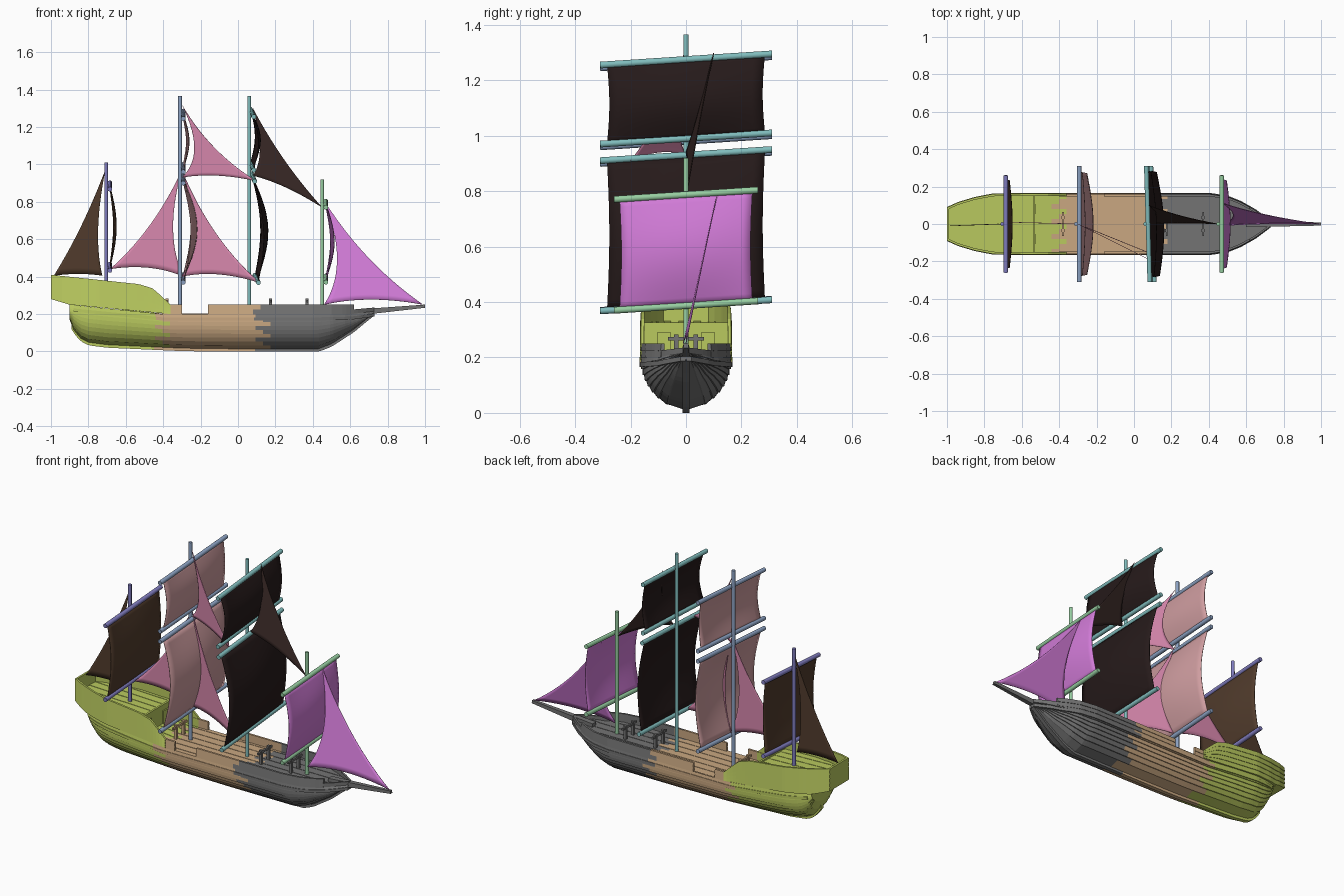
import bpy, math
from mathutils import Vector

if "Cube" in bpy.data.objects:
    bpy.data.objects.remove(bpy.data.objects["Cube"])

smooth = []


def mat(name, r, g, b):
    m = bpy.data.materials.new(name)
    m.diffuse_color = (*[(c / 255) ** 2.2 for c in (r, g, b)], 1)
    m.use_nodes = True
    m.node_tree.nodes["Principled BSDF"].inputs["Base Color"].default_value = m.diffuse_color
    return m


GREEN, TAN, GREY = mat("green_wood", 184, 200, 95), mat("tan_wood", 200, 166, 128), mat("grey_wood", 115, 115, 115)
WOODS = [GREEN, TAN, GREY]


def interp(tab, x):
    for (x0, a), (x1, b) in zip(tab, tab[1:]):
        if x <= x1:
            return a + (b - a) * max(0, (x - x0) / (x1 - x0))
    return tab[-1][1]


def make(name, verts, faces, mats, idx=None):
    me = bpy.data.meshes.new(name)
    me.from_pydata(verts, [], faces)
    for m in mats:
        me.materials.append(m)
    if idx:
        me.polygons.foreach_set("material_index", idx)
    ob = bpy.data.objects.new(name, me)
    bpy.context.collection.objects.link(ob)
    return ob


def loft(name, rings, mats, closed=True, cap=True, pick=None):
    n = len(rings[0])
    verts = [v for r in rings for v in r]
    faces, idx = [], []
    for i in range(len(rings) - 1):
        for j in range(n if closed else n - 1):
            k = (j + 1) % n
            faces.append((i * n + j, i * n + k, (i + 1) * n + k, (i + 1) * n + j))
            idx.append(pick((rings[i][j][0] + rings[i + 1][j][0]) / 2, j) if pick else 0)
    if cap:
        last = (len(rings) - 1) * n
        faces += [tuple(range(n))[::-1], tuple(range(last, last + n))]
        idx += [idx[0], idx[-1]]
    return make(name, verts, faces, mats, idx)


def spar(name, a, b, r, m, sides=12, r2=None):
    a, b = Vector(a), Vector(b)
    q = (b - a).to_track_quat('Z', 'Y')
    ang = [2 * math.pi * (k + .5) / sides for k in range(sides)]
    ring = lambda p, s: [tuple(p + q @ Vector((s * math.cos(t), s * math.sin(t), 0))) for t in ang]
    ob = loft(name, [ring(a, r), ring(b, r2 or r)], [m])
    if sides > 4:
        smooth.append(ob)
    return ob


def box(name, x0, x1, y0, y1, z0, z1, m):
    r = lambda x: [(x, y0, z0), (x, y1, z0), (x, y1, z1), (x, y0, z1)]
    return loft(name, [r(x0), r(x1)], [m])


def stations(a, b, step=.02):
    n = max(1, round((b - a) / step))
    return [a + (b - a) * i / n for i in range(n + 1)]


def zone(x, j):
    jag = .04 * ((j * 7 // 2) % 3 - 1)
    return 0 if x < -.4 + jag else 1 if x < .13 + jag else 2


# Hull lines: half breadth, keel height, deck height
BEAM = [(-.9, .115), (-.83, .14), (-.75, .155), (-.6, .16), (.4, .16), (.5, .145), (.57, .117),
        (.65, .072), (.7, .035), (.73, .012)]
KEEL = [(-.9, .17), (-.89, .13), (-.87, .1), (-.84, .065), (-.8, .045), (-.7, .032), (-.3, .014),
        (0, .01), (.43, .01), (.5, .037), (.62, .115), (.68, .165), (.73, .205)]
DECK = [(-.9, .25), (-.4, .2), (.6, .2), (.73, .215)]
beam, keel, deck = [lambda x, t=t: interp(t, x) for t in (BEAM, KEEL, DECK)]

# Clinker planked hull
N = 9
rings = []
for x in stations(-.9, .73):
    half = []
    for i in range(N):
        for t, d in ((i / N, .005), ((i + 1) / N, 0)):
            y = beam(x) * (1 - (1 - t) ** 2.2) ** .6 + (d if i else 0)
            half.append((x, y, keel(x) + (deck(x) - keel(x)) * t))
    rings.append([(a, -b, c) for a, b, c in half[::-1]] + half[1:])
loft("hull", rings, WOODS, closed=False, pick=zone)
M = len(rings[0])

# Keel and stem
loft("keel", [[(x, -.012, max(0, keel(x) - .012)), (x, .012, max(0, keel(x) - .012)),
               (x, .012, keel(x) + .012), (x, -.012, keel(x) + .012)] for x in stations(-.89, .73)],
     WOODS, pick=lambda x, j: zone(x, 0))


# Deck planks, slightly stepped, trimmed to the hull outline
def planks(name, x0, x1, width, z, count=12):
    rings = []
    for x in stations(x0, x1):
        r = []
        for i in range(count):
            for e in (i, i + 1):
                y = max(-width(x), min(width(x), -.16 + .32 * e / count))
                r.append((x, y, z(x) + (.002 if i % 2 else 0)))
        rings.append(r)
    loft(name, rings, WOODS, closed=False, cap=False, pick=zone)


POOP_W = [(-1, .088), (-.94, .115), (-.85, .142), (-.75, .161), (-.36, .163)]
POOP_LO = [(-1, .28), (-.9, .25), (-.36, .2)]
POOP_HI = [(-1, .41), (-.53, .36), (-.455, .337), (-.39, .278), (-.36, .25)]
poop_w, poop_lo, poop_hi = [lambda x, t=t: interp(t, x) for t in (POOP_W, POOP_LO, POOP_HI)]
planks("main_deck", -.62, .72, beam, deck)
planks("poop_deck", -.99, -.53, lambda x: poop_w(x) - .005, lambda x: .315 - .03 * (x + .53))
planks("counter_underside", -1, -.85, poop_w, lambda x: poop_lo(x) + .001, 6)


# Bulwarks on both sides, made of lapped boards
def wall(name, x0, x1, w, lo, hi, rows=1, thick=.012, woods=WOODS):
    for side, s in (("port", 1), ("starboard", -1)):
        rings = []
        for x in stations(x0, x1):
            out = []
            for i in range(rows):
                for t, d in ((i / rows, .003 if rows > 1 else 0), ((i + 1) / rows, 0)):
                    out.append((x, s * (w(x) + d), lo(x) + (hi(x) - lo(x)) * t))
            inner = s * max(.001, w(x) - thick)
            rings.append(out + [(x, inner, hi(x)), (x, inner, lo(x))])
        loft(f"{name}_{side}", rings, woods, pick=zone if len(woods) > 1 else None)


low = lambda x: deck(x) - .002
wall("poop_bulwark", -1, -.36, poop_w, poop_lo, poop_hi, 5, woods=[GREEN])
wall("aft_waist_bulwark", -.4, -.3, beam, low, lambda x: .25, 2)
wall("waist_bulwark", -.16, .12, beam, low, lambda x: .25, 2)
wall("fore_bulwark", .12, .62, beam, low, lambda x: .25, 2)
wall("bow_rail", .62, .73, beam, low, lambda x: interp([(.62, .225), (.73, .235)], x))
wall("wale", -.88, .73, lambda x: beam(x) + .007, lambda x: deck(x) - .035 + .02 * max(0, x - .4),
     lambda x: deck(x) - .018 + .02 * max(0, x - .4), thick=.02)

# Stern transom and poop front with door frame
box("stern_transom", -1, -.988, -.088, .088, .28, .41, GREEN)
box("poop_front", -.54, -.53, -.158, .158, .2, .318, GREEN)
for s in (-1, 1):
    box("poop_door", -.532, -.524, s * .08 - .025, s * .08 + .025, .21, .29, GREEN)
box("poop_front_rail", -.54, -.528, -.155, .155, .316, .326, GREEN)

# Bitts with crossbars
for i, (x, m) in enumerate(((-.38, TAN), (.175, GREY), (.37, GREY))):
    for s in (-1, 1):
        box(f"bitt_post_{i}", x - .008, x + .008, s * .035 - .008, s * .035 + .008, .2, .282, m)
    box(f"bitt_crossbar_{i}", x - .005, x + .005, -.065, .065, .262, .274, m)

# Bowsprit
spar("bowsprit", (.6, 0, .205), (1, 0, .242), .024, GREY, 4, .012)


# Square sail hung between two tilted yards
def square_sail(name, x0, x1, z0, z1, hw, yard, bulge, m, ym, yaw=0):
    for tag, x, z in (("upper", x0, z0), ("lower", x1, z1)):
        spar(f"{name}_{tag}_yard", (x + yaw * yard, -yard, z - .065 * yard),
             (x - yaw * yard, yard, z + .065 * yard), .0125, ym)
    rings = []
    for i in range(15):
        v = i / 14
        b = math.sin(math.pi * v)
        r = []
        for j in range(15):
            u = -1 + j / 7
            y = u * hw * (1 - .03 * b)
            x = x0 + (x1 - x0) * v + bulge * b * (.55 + .45 * math.cos(math.pi * u / 2)) - yaw * y
            r.append((x, y, z0 + (z1 - z0) * v + .065 * y))
        rings.append(r)
    cloth(loft(name, rings, [m], closed=False, cap=False))


def cloth(ob):
    s = ob.modifiers.new("thickness", 'SOLIDIFY')
    s.thickness, s.offset = .003, 0
    smooth.append(ob)


# Triangular sail: head, tack and clew with hollow edges
def stay_sail(name, head, left, right, m, hollow=(.1, .1, .1), n=14):
    head, left, right = Vector(head), Vector(left), Vector(right)
    mid = (head + left + right) / 3
    pull = lambda a, b, t, h: a.lerp(b, t) + (mid - (a + b) / 2) * h * 4 * t * (1 - t)
    rings = []
    for i in range(n + 1):
        v = max(i / n, .004)
        a, b = pull(head, left, v, hollow[0]), pull(head, right, v, hollow[1])
        rings.append([tuple(a.lerp(b, j / n) + (mid - (left + right) / 2) * hollow[2] * v * v * 4 * j / n * (1 - j / n))
                      for j in range(n + 1)])
    cloth(loft(name, rings, [m], closed=False, cap=False))


BROWN, ROSE, PINK = mat("brown_cloth", 82, 62, 48), mat("rose_cloth", 205, 155, 158), mat("pink_cloth", 215, 135, 172)
BLACK, DARK, VIOLET = mat("black_cloth", 42, 32, 32), mat("dark_cloth", 56, 42, 40), mat("violet_cloth", 208, 122, 214)
INDIGO, BLUE = mat("indigo_spar", 128, 124, 190), mat("blue_spar", 140, 162, 195)
TEAL, MINT = mat("teal_spar", 128, 188, 188), mat("mint_spar", 150, 205, 160)

# Masts
for name, x, z0, z1, m in (("mizzen_mast", -.705, .3, 1.01, INDIGO), ("main_mast", -.31, .19, 1.365, BLUE),
                           ("fore_mast", .06, .19, 1.365, TEAL), ("bow_mast", .45, .19, .92, MINT)):
    spar(name, (x, 0, z0), (x, 0, z1), .01, m)

# Square sails
square_sail("mizzen_sail", -.685, -.685, .885, .45, .24, .26, .035, BROWN, INDIGO)
square_sail("main_topsail", -.293, -.293, 1.265, .98, .28, .31, .032, ROSE, BLUE)
square_sail("main_course", -.293, -.293, .92, .39, .28, .31, .075, ROSE, BLUE)
square_sail("fore_topsail", .075, .075, 1.275, .99, .285, .31, .045, BLACK, TEAL, .03)
square_sail("fore_course", .08, .1, .93, .388, .285, .31, .07, BLACK, TEAL, .03)
square_sail("bow_sail", .47, .47, .787, .387, .24, .26, .045, VIOLET, MINT)

# Fore-and-aft sails
stay_sail("spanker", (-.708, 0, .975), (-.985, -.01, .405), (-.725, 0, .405), BROWN, (.2, .35, .05))
stay_sail("mizzen_staysail", (-.3, 0, .97), (-.685, .01, .44), (-.29, 0, .4), PINK, (.3, .4, .15))
stay_sail("main_staysail", (-.3, 0, .97), (-.3, 0, .4), (.12, -.17, .365), PINK, (.45, .4, .15))
stay_sail("main_top_staysail", (-.3, 0, 1.32), (-.3, 0, .93), (.1, -.2, .91), PINK, (.5, .4, .15))
stay_sail("fore_top_staysail", (.08, .1, 1.3), (.08, 0, .94), (.45, 0, .77), DARK, (.3, .3, .15))
stay_sail("jib", (.465, .115, .8), (.46, -.01, .25), (.99, 0, .25), VIOLET, (.38, .3, .15))

# Smooth the spars and cloth, keep edges sharp
bpy.ops.object.select_all(action='DESELECT')
for ob in smooth:
    ob.select_set(True)
bpy.context.view_layer.objects.active = smooth[0]
bpy.ops.object.shade_smooth_by_angle(angle=math.radians(40))
